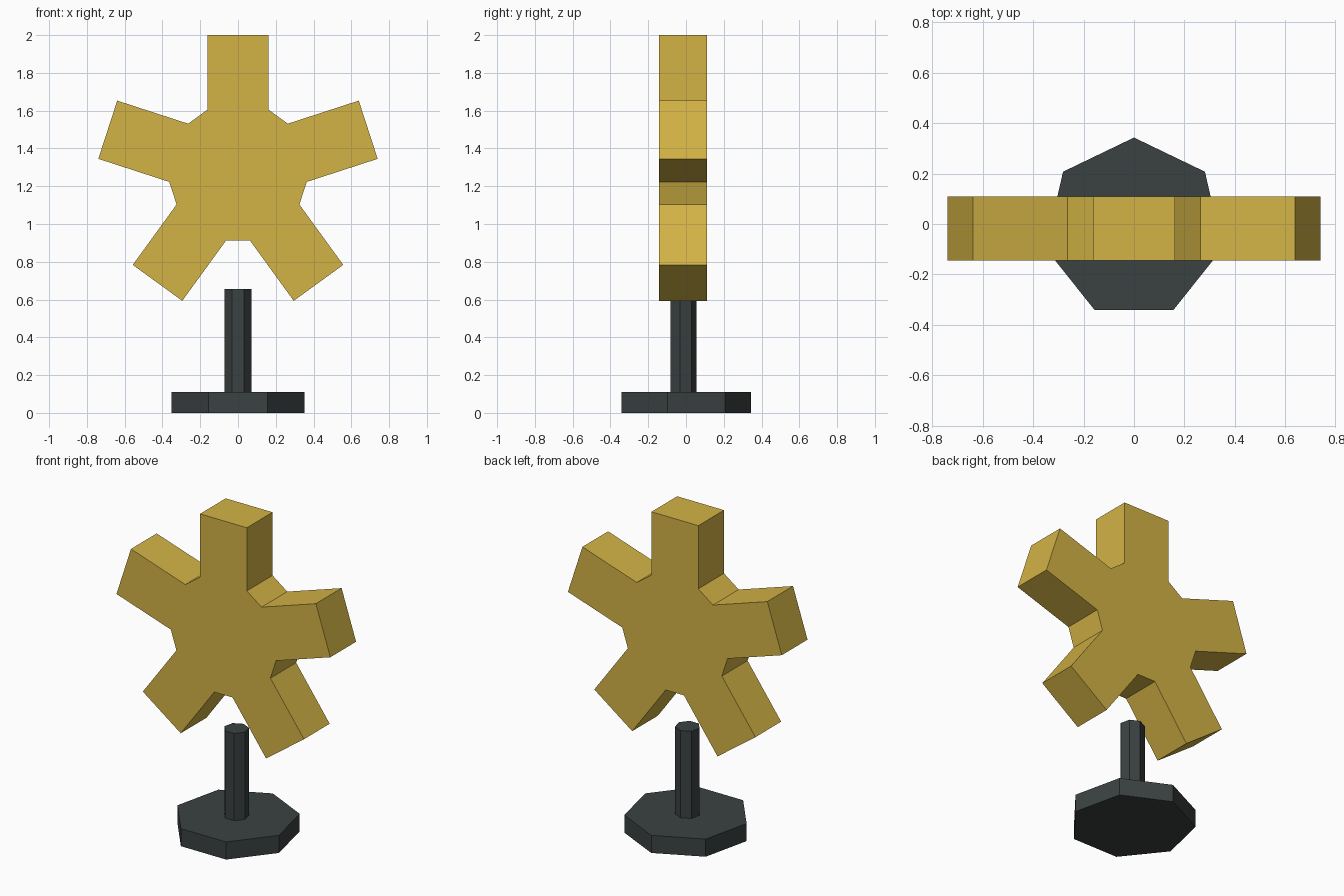
import bpy, bmesh
from math import sin, cos, pi
from mathutils import Vector

cube = bpy.data.objects.get("Cube")
if cube:
    bpy.data.objects.remove(cube, do_unlink=True)


def make_material(name, rgb):
    mat = bpy.data.materials.new(name)
    mat.use_nodes = True
    color = (*rgb, 1)
    mat.diffuse_color = color
    bsdf = mat.node_tree.nodes["Principled BSDF"]
    bsdf.inputs["Base Color"].default_value = color
    bsdf.inputs["Roughness"].default_value = 0.8
    return mat


def extrude_profile(name, points, direction, mat):
    """Closed flat-shaded solid from an outline swept along a direction."""
    bm = bmesh.new()
    face = bm.faces.new([bm.verts.new(p) for p in points])
    swept = bmesh.ops.extrude_face_region(bm, geom=[face], use_keep_orig=True)
    moved = [v for v in swept["geom"] if isinstance(v, bmesh.types.BMVert)]
    bmesh.ops.translate(bm, vec=Vector(direction), verts=moved)
    bmesh.ops.recalc_face_normals(bm, faces=bm.faces)
    mesh = bpy.data.meshes.new(name)
    bm.to_mesh(mesh)
    bm.free()
    mesh.materials.append(mat)
    obj = bpy.data.objects.new(name, mesh)
    bpy.context.collection.objects.link(obj)
    return obj


gold = make_material("gold", (0.65, 0.45, 0.06))
charcoal = make_material("charcoal", (0.044, 0.053, 0.053))
AXIS_Y = -0.017


# Seven-sided base and post, one corner pointing to the back
def heptagon(radius, z):
    angles = [2 * pi * i / 7 for i in range(7)]
    return [(radius * sin(a), AXIS_Y + radius * cos(a), z) for a in angles]


extrude_profile("base", heptagon(0.36, 0), (0, 0, 0.11), charcoal)
extrude_profile("post", heptagon(0.072, 0.11), (0, 0, 0.545), charcoal)

# Five-armed star: each arm is a block from the hub out to its tip
CENTRE_Z, ROOT, TIP, HALF_WIDTH, DEPTH = 1.275, 0.33, 0.725, 0.162, 0.254
outline = []
for arm in range(5):
    a = 2 * pi * arm / 5
    for side, reach in ((-1, ROOT), (-1, TIP), (1, TIP), (1, ROOT)):
        w = side * HALF_WIDTH
        outline.append((reach * sin(a) + w * cos(a),
                        AXIS_Y - DEPTH / 2,
                        CENTRE_Z + reach * cos(a) - w * sin(a)))
extrude_profile("star", outline, (0, DEPTH, 0), gold)
